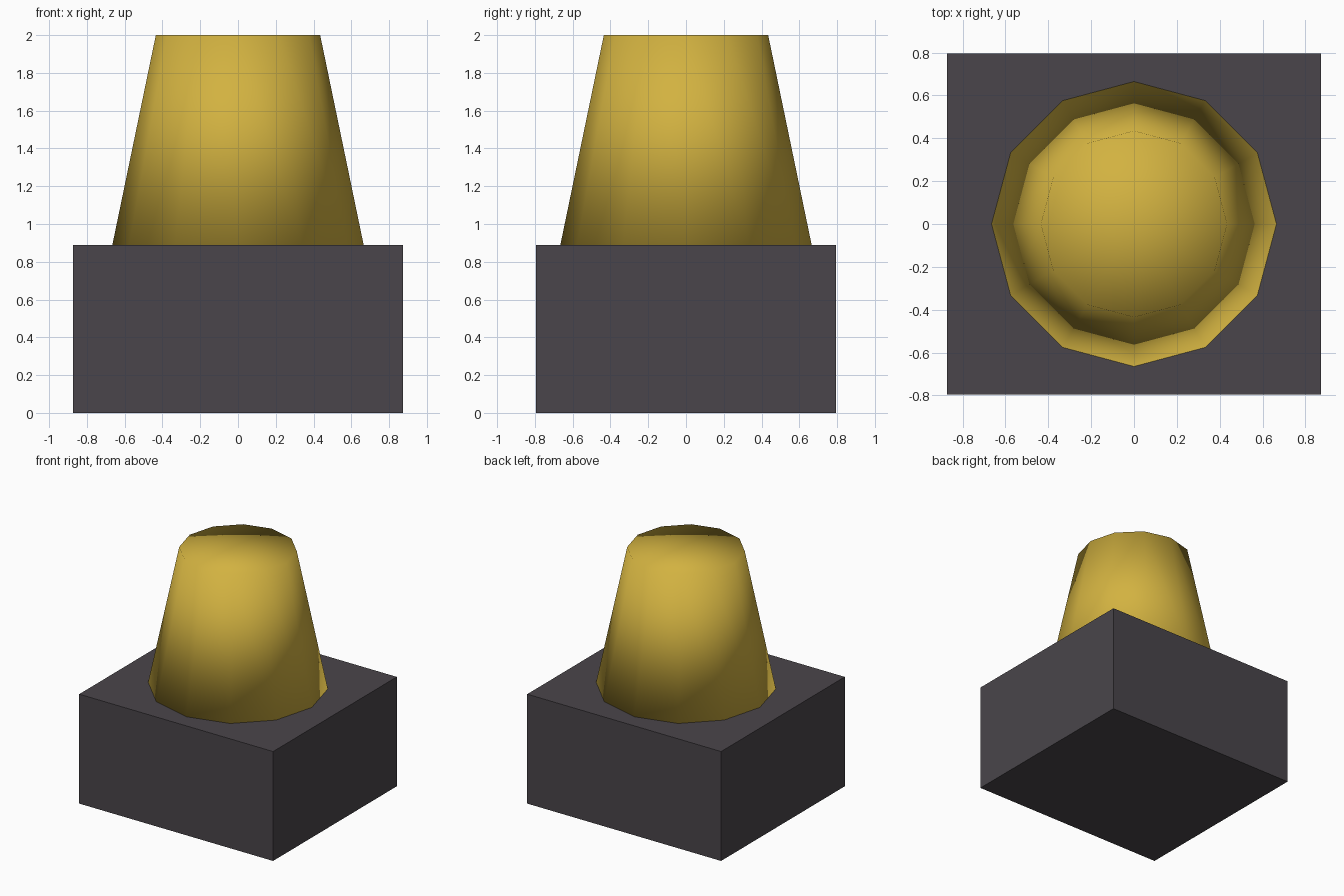
import bpy

if "Cube" in bpy.data.objects:
    bpy.data.objects.remove(bpy.data.objects["Cube"])


def material(name, color):
    m = bpy.data.materials.new(name)
    m.diffuse_color = (*color, 1.0)
    m.use_nodes = True
    m.node_tree.nodes["Principled BSDF"].inputs["Base Color"].default_value = m.diffuse_color
    return m


charcoal = material("charcoal", (0.068, 0.060, 0.069))
gold = material("gold", (0.645, 0.445, 0.052))

BASE_H = 0.89
TOP = 2.0

# Square-edged base block
bpy.ops.mesh.primitive_cube_add(size=1, location=(0, 0, BASE_H / 2))
base = bpy.context.object
base.name = "base_block"
base.scale = (1.745, 1.59, BASE_H)
bpy.ops.object.transform_apply(location=False, rotation=False, scale=True)
base.data.materials.append(charcoal)

# Twelve-sided tapered post; the flat cap is smooth shaded with the sides
bpy.ops.mesh.primitive_cone_add(
    vertices=12, radius1=0.665, radius2=0.435, depth=TOP - BASE_H,
    end_fill_type='TRIFAN', location=(0, 0, (TOP + BASE_H) / 2))
post = bpy.context.object
post.name = "tapered_post"
post.data.materials.append(gold)
bpy.ops.object.shade_smooth()
